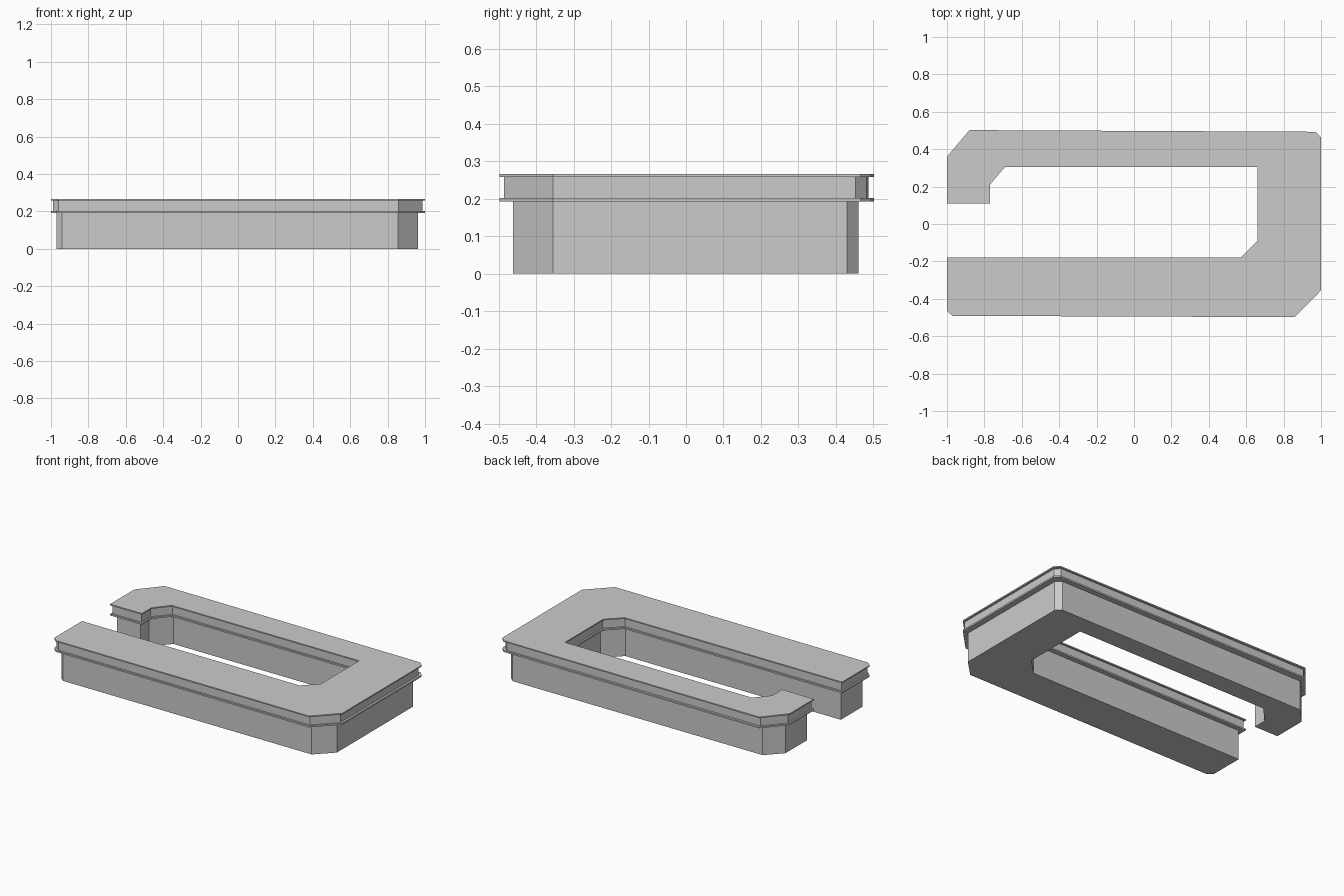
import bpy

if "Cube" in bpy.data.objects:
    bpy.data.objects.remove(bpy.data.objects["Cube"])

# Plan outlines (matching corners, clockwise from above): overhanging lip and inset base
LIP = [(-1, .36), (-.88, .502), (.97, .493), (1, .465), (1, -.355), (.86, -.498),
       (-.97, -.491), (-1, -.465), (-1, -.18), (.57, -.18), (.66, -.09), (.66, .305),
       (-.69, .305), (-.77, .21), (-.77, .11), (-1, .11)]
BASE = [(-.97, .36), (-.875, .46), (.93, .46), (.962, .43), (.962, -.355), (.855, -.462),
        (-.94, -.462), (-.97, -.435), (-.97, -.21), (.585, -.21), (.69, -.105), (.69, .335),
        (-.70, .335), (-.80, .225), (-.80, .14), (-.97, .14)]


def blend(t):
    return [(a[0] + (b[0] - a[0]) * t, a[1] + (b[1] - a[1]) * t) for a, b in zip(LIP, BASE)]


def extrude(name, outline, z0, z1, bottom=True, top=True):
    """Flat-sided prism over an outline, with optional end caps."""
    pts = outline[::-1]
    n = len(pts)
    verts = [(x, y, z) for z in (z0, z1) for x, y in pts]
    faces = [(i, (i + 1) % n, (i + 1) % n + n, i + n) for i in range(n)]
    if bottom:
        faces.append(tuple(reversed(range(n))))
    if top:
        faces.append(tuple(range(n, 2 * n)))
    mesh = bpy.data.meshes.new(name)
    mesh.from_pydata(verts, [], faces)
    obj = bpy.data.objects.new(name, mesh)
    bpy.context.collection.objects.link(obj)
    return obj


# Main body of the counter
extrude("counter_base", BASE, 0, .192, top=False)
# Thin projecting ledge, recessed band and worktop slab
extrude("lower_ledge", LIP, .192, .202)
extrude("recessed_band", blend(.35), .202, .258, bottom=False, top=False)
extrude("worktop", LIP, .258, .266)
